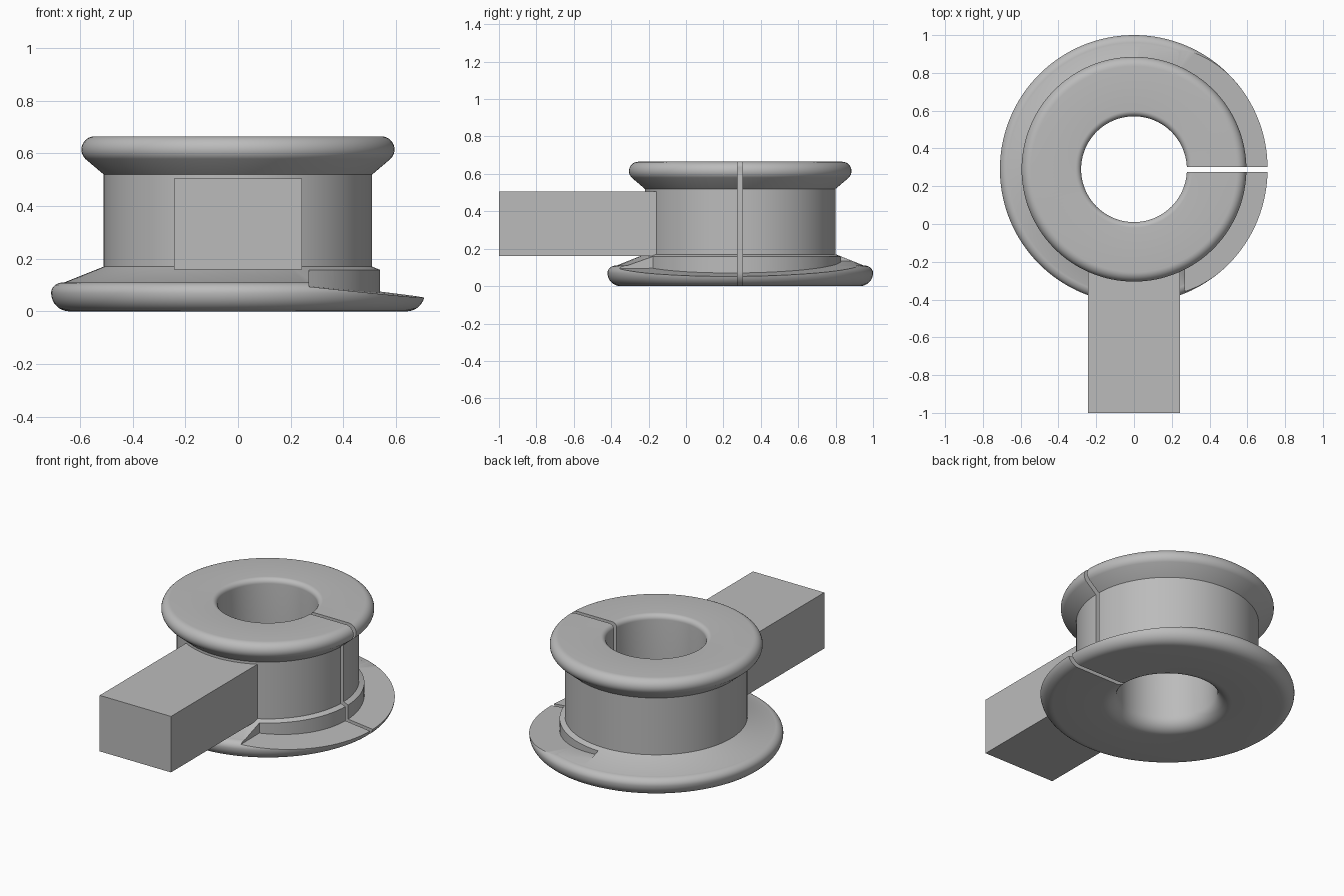
import bpy, bmesh, math
from mathutils import Vector

cube = bpy.data.objects.get("Cube")
if cube:
    bpy.data.objects.remove(cube, do_unlink=True)

CY = 0.29        # spool axis position along y
SEG = 128

grey = bpy.data.materials.new("plain grey")
grey.use_nodes = True
grey.diffuse_color = (0.5, 0.5, 0.5, 1)
grey.node_tree.nodes["Principled BSDF"].inputs["Base Color"].default_value = (0.5, 0.5, 0.5, 1)


def finish(bm, name):
    bmesh.ops.recalc_face_normals(bm, faces=bm.faces)
    mesh = bpy.data.meshes.new(name)
    bm.to_mesh(mesh)
    bm.free()
    mesh.materials.append(grey)
    ob = bpy.data.objects.new(name, mesh)
    bpy.context.collection.objects.link(ob)
    return ob


def box(name, lo, hi):
    bm = bmesh.new()
    bmesh.ops.create_cube(bm, size=1)
    for v in bm.verts:
        v.co = Vector([(a + b) / 2 + c * (b - a) for a, b, c in zip(lo, hi, v.co)])
    return finish(bm, name)


def arc(cr, cz, rr, rz, start, end, n=8):
    """Rounded corner in the profile plane, angles in degrees."""
    angles = [math.radians(start + (end - start) * i / n) for i in range(n + 1)]
    return [(cr + rr * math.cos(a), cz + rz * math.sin(a)) for a in angles]


def lathe(name, profile):
    bm = bmesh.new()
    rings = []
    for i in range(SEG):
        a = math.tau * i / SEG
        rings.append([bm.verts.new((r * math.cos(a), CY + r * math.sin(a), z)) for r, z in profile])
    for i in range(SEG):
        p, q = rings[i], rings[(i + 1) % SEG]
        for j in range(len(profile)):
            k = (j + 1) % len(profile)
            bm.faces.new((p[j], q[j], q[k], p[k]))
    return finish(bm, name)


def cut(target, cutter):
    cutter.hide_render = True
    mod = target.modifiers.new("cut", 'BOOLEAN')
    mod.operation = 'DIFFERENCE'
    mod.solver = 'EXACT'
    mod.object = cutter
    bpy.context.view_layer.objects.active = target
    bpy.ops.object.modifier_apply(modifier=mod.name)
    bpy.data.objects.remove(cutter, do_unlink=True)


# Flanged spool with rounded rims and bore edges
profile = arc(0.36, 0.08, 0.08, 0.08, 180, 270)
profile += arc(0.64, 0.07, 0.07, 0.07, 270, 360)
profile += arc(0.665, 0.07, 0.045, 0.04, 0, 95)[1:]
profile += [(0.51, 0.17), (0.51, 0.52)]
profile += arc(0.545, 0.615, 0.05, 0.05, -45, 90, 12)
profile += arc(0.31, 0.635, 0.03, 0.03, 90, 180)
spool = lathe("spool", profile)

# Sloping relief on the lower flange, around a raised step
bm = bmesh.new()
sections = []
STEPS = 48
for i in range(STEPS + 1):
    t = i / STEPS
    section = []
    for r in (0.54, 0.85):
        start = -math.acos(0.27 / r)
        a = start + (math.radians(88) - start) * t
        x, y = r * math.cos(a), r * math.sin(a)
        section.append((x, CY + y, 0.053 + 0.11 * (0.7 - x) + 0.01 * y))
    (inner, outer) = section
    ring = [inner, outer, (*outer[:2], 0.3), (*inner[:2], 0.3)]
    sections.append([bm.verts.new(p) for p in ring])
for p, q in zip(sections, sections[1:]):
    for j in range(4):
        k = (j + 1) % 4
        bm.faces.new((p[j], q[j], q[k], p[k]))
bm.faces.new(sections[0])
bm.faces.new(sections[-1])
cut(spool, finish(bm, "relief_cutter"))

# Narrow slot through one side of the spool
cut(spool, box("slot_cutter", (0.15, 0.276, -0.1), (0.9, 0.302, 0.8)))

# Square bar joined to the hub
handle = box("handle_bar", (-0.243, -1, 0.16), (0.243, -0.1, 0.505))

# Smooth round surfaces, crisp edges
bpy.ops.object.select_all(action='DESELECT')
spool.select_set(True)
bpy.context.view_layer.objects.active = spool
bpy.ops.object.shade_smooth_by_angle(angle=math.radians(25))
